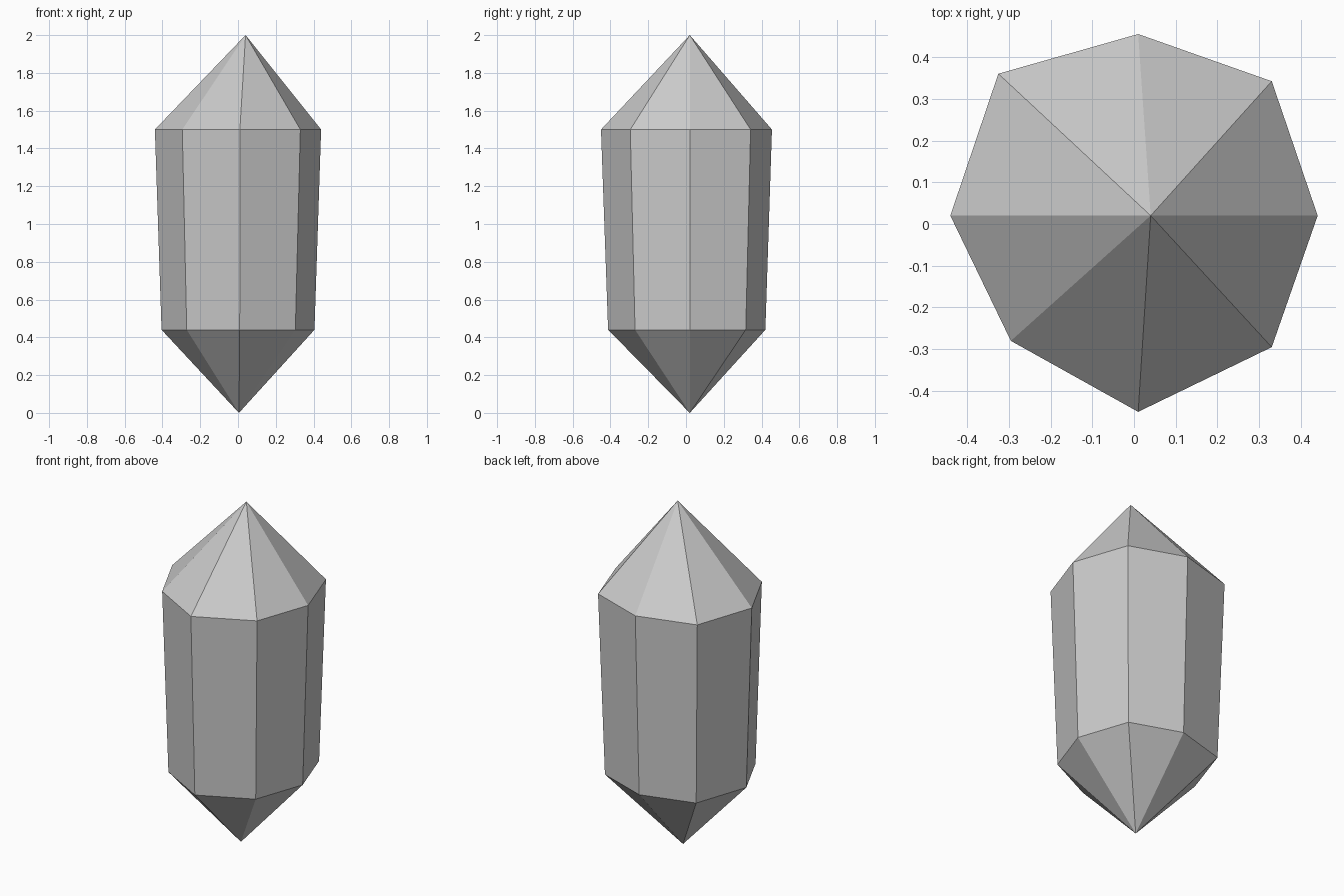
import bpy, bmesh

# Remove the default object
cube = bpy.data.objects.get("Cube")
if cube:
    bpy.data.objects.remove(cube, do_unlink=True)

# Single flat stone colour
GREY = (0.6, 0.6, 0.6, 1.0)
stone = bpy.data.materials.new("grey_crystal")
stone.use_nodes = True
stone.diffuse_color = GREY
stone.node_tree.nodes["Principled BSDF"].inputs["Base Color"].default_value = GREY

# Slightly irregular eight-sided outline of the shoulder, counter-clockwise
OUTLINE = [(0.44, 0.02), (0.33, 0.342), (0.01, 0.455), (-0.325, 0.36),
           (-0.44, 0.02), (-0.295, -0.28), (0.01, -0.45), (0.33, -0.295)]
CENTRE_Y = 0.02
TAPER = 0.92


def ring(bm, z, scale):
    """Add the outline at height z, scaled about the crystal axis."""
    return [bm.verts.new((x * scale, CENTRE_Y + (y - CENTRE_Y) * scale, z))
            for x, y in OUTLINE]


bm = bmesh.new()
lower = ring(bm, 0.44, TAPER)
upper = ring(bm, 1.5, 1.0)
base_tip = bm.verts.new((0.005, CENTRE_Y, 0.0))
top_tip = bm.verts.new((0.04, CENTRE_Y, 2.0))

# Lower point, tapered side facet and upper point for each side
for i in range(len(OUTLINE)):
    j = (i + 1) % len(OUTLINE)
    bm.faces.new((base_tip, lower[j], lower[i]))
    bm.faces.new((lower[i], lower[j], upper[j], upper[i]))
    bm.faces.new((top_tip, upper[i], upper[j]))

bmesh.ops.recalc_face_normals(bm, faces=bm.faces[:])
mesh = bpy.data.meshes.new("crystal")
bm.to_mesh(mesh)
bm.free()
mesh.materials.append(stone)

crystal = bpy.data.objects.new("crystal", mesh)
bpy.context.collection.objects.link(crystal)
